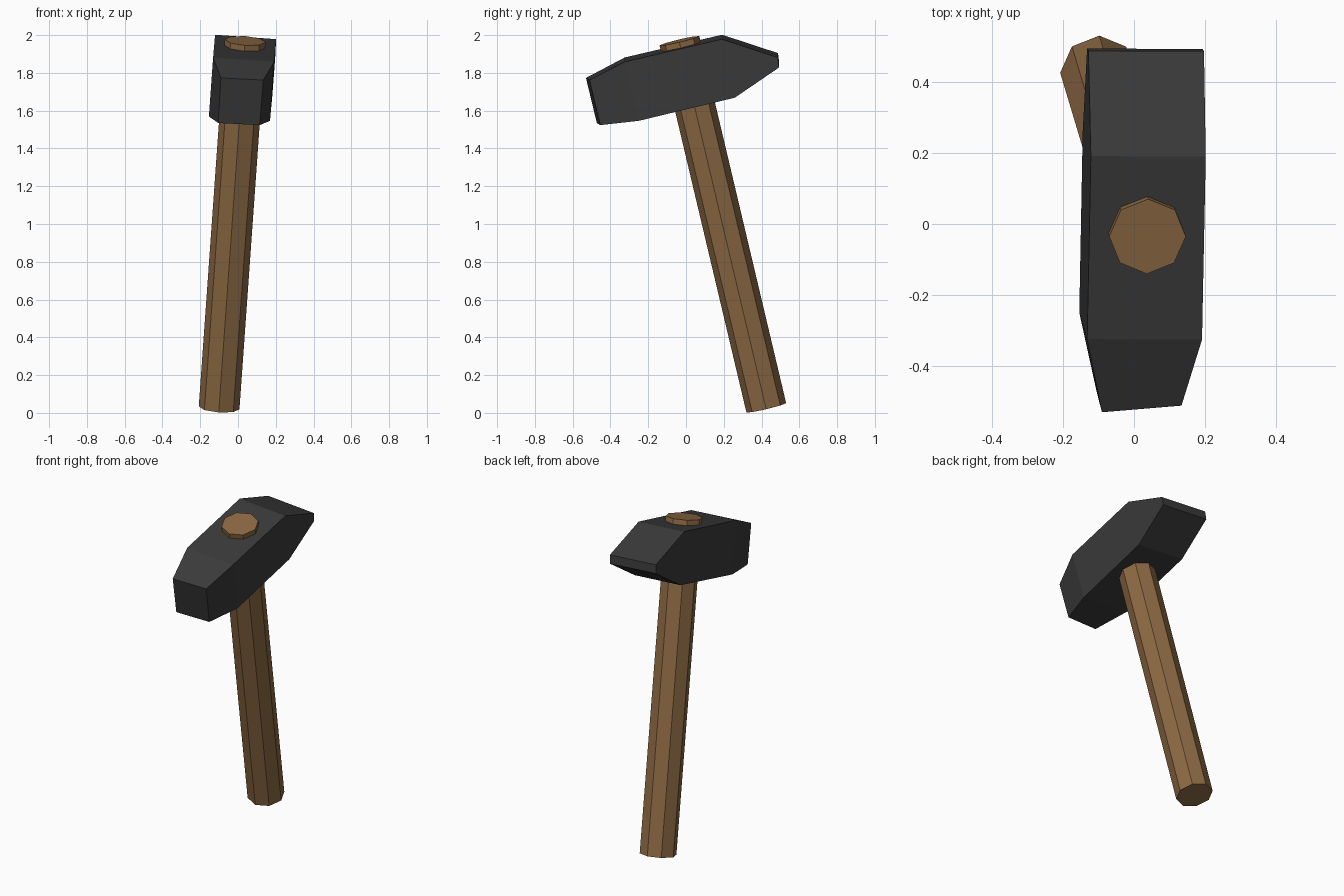
import bpy, bmesh, math
from mathutils import Vector, Matrix

if "Cube" in bpy.data.objects:
    bpy.data.objects.remove(bpy.data.objects["Cube"])


def material(name, rgb):
    m = bpy.data.materials.new(name)
    m.use_nodes = True
    m.diffuse_color = (*rgb, 1)
    bsdf = m.node_tree.nodes["Principled BSDF"]
    bsdf.inputs["Base Color"].default_value = (*rgb, 1)
    bsdf.inputs["Roughness"].default_value = 0.8
    return m


def add_object(name, bm, mat, matrix):
    bmesh.ops.recalc_face_normals(bm, faces=bm.faces)
    bm.transform(matrix)
    mesh = bpy.data.meshes.new(name)
    bm.to_mesh(mesh)
    bm.free()
    mesh.materials.append(mat)
    ob = bpy.data.objects.new(name, mesh)
    bpy.context.collection.objects.link(ob)
    return ob


wood = material("brown wood", (0.264, 0.142, 0.057))
iron = material("dark iron", (0.042, 0.042, 0.042))

# Tilted frame shared by both parts: origin at the top end of the handle
top = Vector((0.038, -0.035, 1.97))
bottom = Vector((-0.1, 0.425, 0.027))
axis = (top - bottom).normalized()
along = Vector((0.02, 0.973, 0.23))
along = (along - axis * along.dot(axis)).normalized()
side = along.cross(axis)
frame = Matrix((side, along, axis)).transposed().to_4x4()
frame.translation = top

# Handle: eight-sided shaft running through the head
length = (top - bottom).length
bm = bmesh.new()
bmesh.ops.create_cone(bm, cap_ends=True, segments=8, radius1=0.108,
                      radius2=0.108, depth=length)
add_object("handle", bm, wood, frame @ Matrix.Translation((0, 0, -length / 2)))

# Head: side profile (along, height, half width), narrowed at the striking face
profile = [
    (-0.519, -0.086, 0.112), (-0.305, -0.031, 0.162),
    (0.224, -0.032, 0.162), (0.490, -0.195, 0.163),
    (0.484, -0.248, 0.163), (0.220, -0.350, 0.163),
    (-0.304, -0.353, 0.162), (-0.518, -0.332, 0.110),
]
bm = bmesh.new()
rings = []
for s in (-1, 1):
    # The striking face is very slightly skewed
    rings.append([bm.verts.new((s * w, y + (0.01 * s if y < -0.5 else 0), z))
                  for y, z, w in profile])
n = len(profile)
for i in range(n):
    j = (i + 1) % n
    bm.faces.new((rings[0][i], rings[0][j], rings[1][j], rings[1][i]))
for ring in rings:
    bm.faces.new((ring[0], ring[1], ring[6], ring[7]))  # tapered cheek
    bm.faces.new(ring[1:7])                             # flat cheek
add_object("hammer_head", bm, iron, frame)
